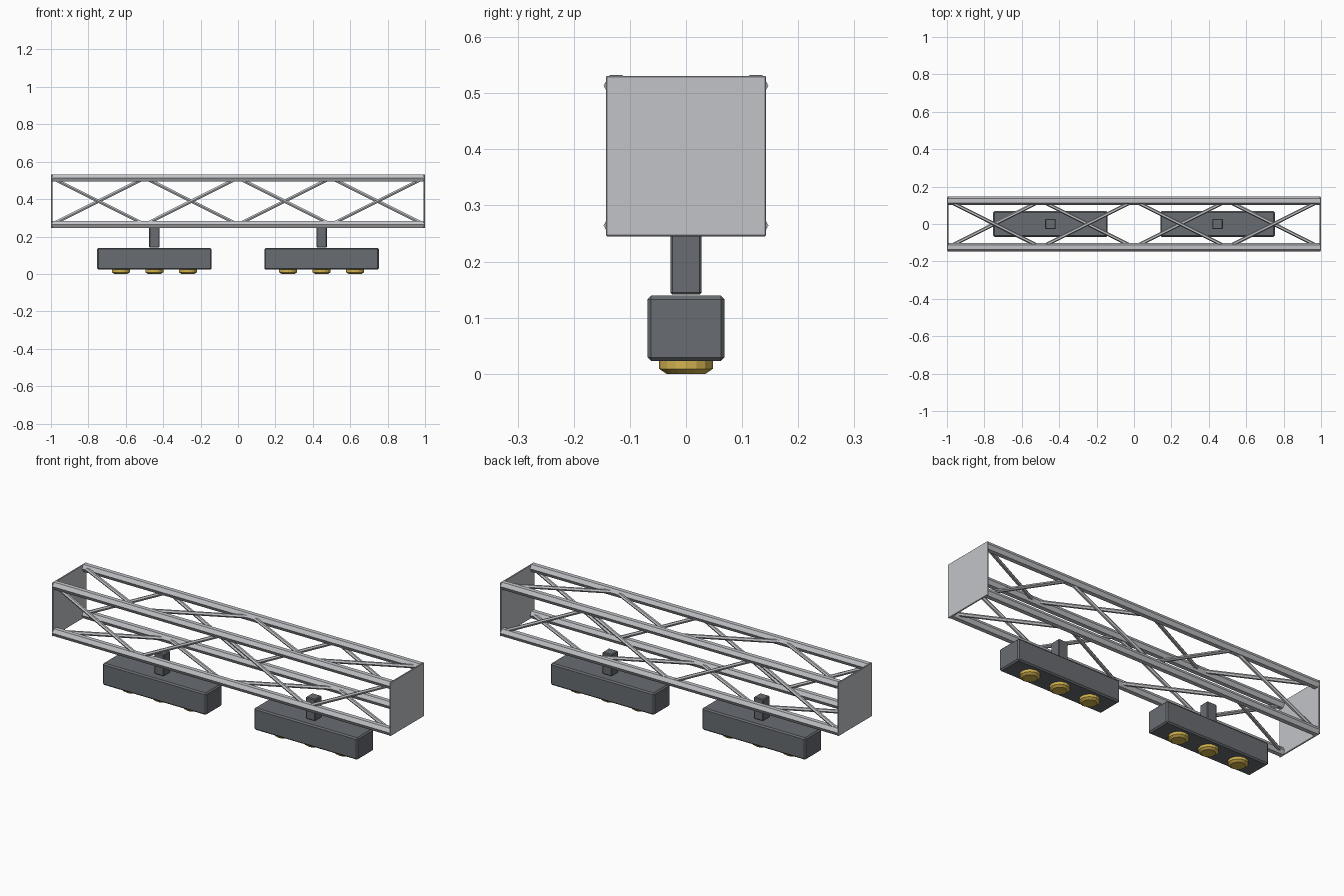
import bpy, bmesh
from math import sin, cos, tau
from mathutils import Vector

cube = bpy.data.objects.get("Cube")
if cube:
    bpy.data.objects.remove(cube, do_unlink=True)


def material(name, rgb, metallic=0.0):
    m = bpy.data.materials.new(name)
    m.use_nodes = True
    m.diffuse_color = (*rgb, 1)
    m.node_tree.nodes["Principled BSDF"].inputs["Base Color"].default_value = (*rgb, 1)
    return m


METAL = material("light grey metal", (0.54, 0.55, 0.575))
BODY = material("dark grey housing", (0.14, 0.15, 0.165))
GOLD = material("golden lens", (0.65, 0.45, 0.08))


def finish(bm, name, mat):
    bmesh.ops.recalc_face_normals(bm, faces=bm.faces)
    mesh = bpy.data.meshes.new(name)
    bm.to_mesh(mesh)
    bm.free()
    mesh.materials.append(mat)
    ob = bpy.data.objects.new(name, mesh)
    bpy.context.collection.objects.link(ob)
    return ob


def loft(bm, rings, side, up, sides):
    """Closed solid through (centre, radius) rings lying in the side/up plane."""
    loops = [[bm.verts.new(c + r * (cos(tau * i / sides) * side + sin(tau * i / sides) * up))
              for i in range(sides)] for c, r in rings]
    for a, b in zip(loops, loops[1:]):
        for i in range(sides):
            j = (i + 1) % sides
            bm.faces.new((a[i], a[j], b[j], b[i]))
    bm.faces.new(loops[0])
    bm.faces.new(loops[-1])


def tube(bm, a, b, radius):
    a, b = Vector(a), Vector(b)
    d = (b - a).normalized()
    side = Vector((0, 0, 1)).cross(d).normalized()
    loft(bm, [(a, radius), (b, radius)], side, d.cross(side), 6)


def box(name, centre, size, mat, bevel):
    bm = bmesh.new()
    bmesh.ops.create_cube(bm, size=1)
    bmesh.ops.scale(bm, vec=size, verts=bm.verts)
    ob = finish(bm, name, mat)
    ob.location = centre
    if bevel:
        mod = ob.modifiers.new("edge", "BEVEL")
        mod.width = bevel
        mod.segments = 1
    return ob


# Truss: four hexagonal chords
MID, ARM = 0.389, 0.1245
for yn, y in (("front", -ARM), ("back", ARM)):
    for zn, z in (("lower", MID - ARM), ("upper", MID + ARM)):
        bm = bmesh.new()
        tube(bm, (-0.996, y, z), (0.996, y, z), 0.0225)
        finish(bm, f"{yn}_{zn}_chord", METAL)

# Zigzag braces, each side running corner to corner between two chords
FL, FU = (-ARM, MID - ARM), (-ARM, MID + ARM)
BL, BU = (ARM, MID - ARM), (ARM, MID + ARM)
for name, even, odd in (("front", FU, FL), ("back", BL, BU),
                        ("top", BU, FU), ("bottom", FL, BL)):
    bm = bmesh.new()
    for i in range(4):
        p, q = (even, odd) if i % 2 == 0 else (odd, even)
        x = -0.995 + i * 0.4975
        tube(bm, (x, *p), (x + 0.4975, *q), 0.01)
    finish(bm, f"{name}_braces", METAL)

# End plates
for name, s in (("left", 1), ("right", -1)):
    box(f"{name}_end_plate", (s * 0.996, 0, 0.388), (0.008, 0.286, 0.286), METAL, 0.002)

# Hanging lamps with stem, housing and three lenses
for name, s in (("left", 1), ("right", -1)):
    cx = s * 0.447
    box(f"{name}_stem", (cx, 0, 0.199), (0.056, 0.056, 0.116), BODY, 0.004)
    box(f"{name}_lamp_housing", (cx, 0, 0.081), (0.612, 0.138, 0.117), BODY, 0.007)
    for k in (-1, 0, 1):
        bm = bmesh.new()
        rings = [(Vector((0, 0, z)), r) for z, r in ((0.03, 0.048), (0.009, 0.048), (0, 0.035))]
        loft(bm, rings, Vector((1, 0, 0)), Vector((0, 1, 0)), 16)
        lens = finish(bm, f"{name}_lens_{k + 2}", GOLD)
        lens.location.x = cx + k * 0.179
